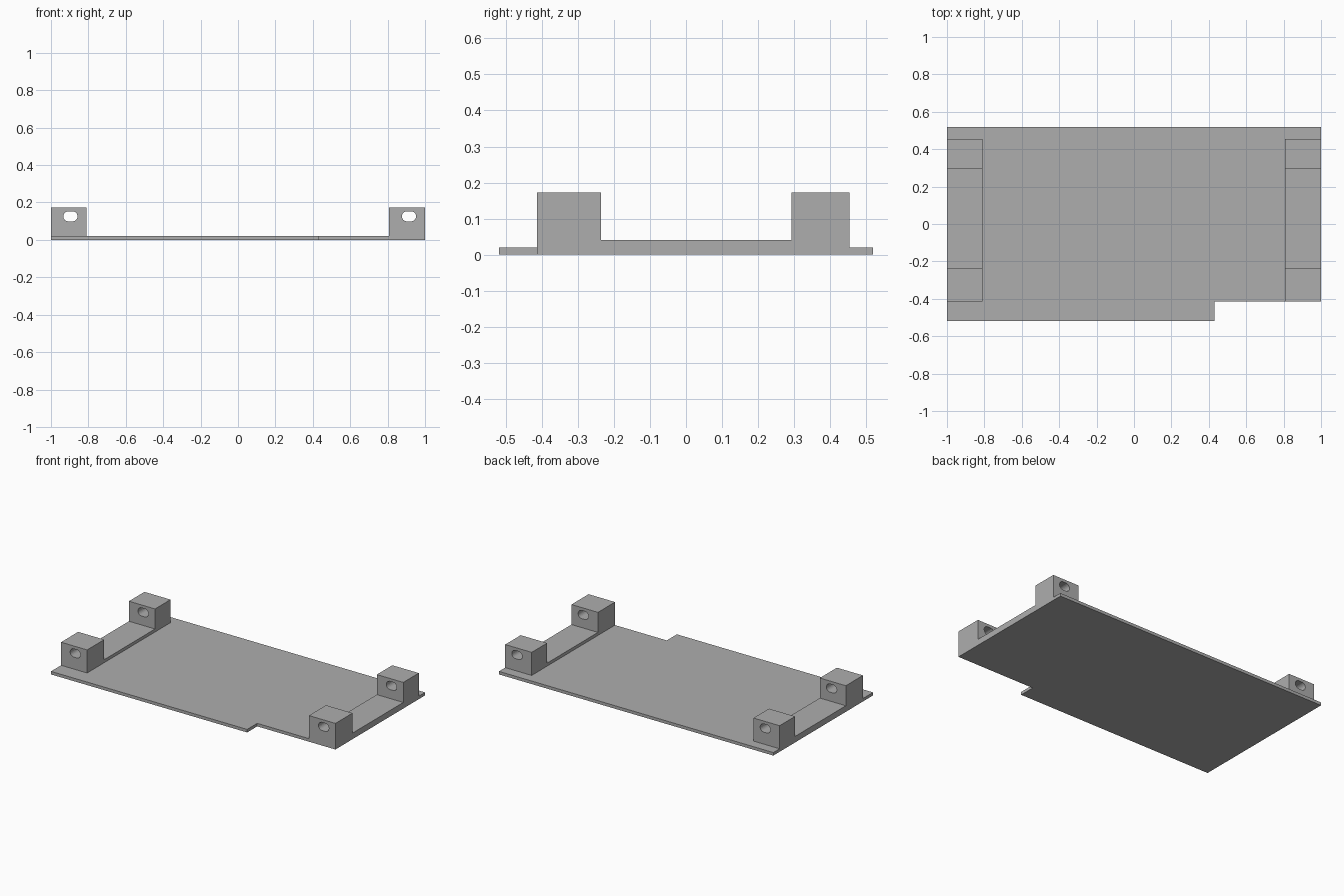
import bpy, bmesh, math
from mathutils import Vector

cube = bpy.data.objects.get("Cube")
if cube:
    bpy.data.objects.remove(cube, do_unlink=True)

grey = bpy.data.materials.new("plain grey")
grey.use_nodes = True
colour = (0.42, 0.42, 0.42, 1)
grey.diffuse_color = colour
grey.node_tree.nodes["Principled BSDF"].inputs["Base Color"].default_value = colour


def extrude(name, points, offset):
    """Solid made by sweeping a closed outline along an offset."""
    bm = bmesh.new()
    face = bm.faces.new([bm.verts.new(p) for p in points])
    swept = bmesh.ops.extrude_face_region(bm, geom=[face])["geom"]
    moved = [v for v in swept if isinstance(v, bmesh.types.BMVert)]
    bmesh.ops.translate(bm, verts=moved, vec=Vector(offset))
    bmesh.ops.recalc_face_normals(bm, faces=bm.faces[:])
    mesh = bpy.data.meshes.new(name)
    bm.to_mesh(mesh)
    bm.free()
    mesh.materials.append(grey)
    obj = bpy.data.objects.new(name, mesh)
    bpy.context.collection.objects.link(obj)
    return obj


BASE, RAIL, TOP = 0.02, 0.04, 0.172
FRONT, BACK, EDGE = -0.414, 0.454, 0.519

# Base plate with a notch in the front left corner
plate = [(-1, -EDGE), (0.43, -EDGE), (0.43, FRONT), (1, FRONT), (1, EDGE), (-1, EDGE)]
extrude("base_plate", [(x, y, 0) for x, y in plate], (0, 0, BASE))

# Rail with a raised block at each end, as a side profile
profile = [(FRONT, BASE), (BACK, BASE), (BACK, TOP), (0.293, TOP),
           (0.293, RAIL), (-0.236, RAIL), (-0.236, TOP), (FRONT, TOP)]


def slot_outline(cx, cz, half, radius, steps=12):
    """Rounded slot made of two half circles."""
    pts = []
    for side in (1, -1):
        for i in range(steps + 1):
            a = math.pi * (i / steps - 0.5)
            pts.append((cx + side * (half + radius * math.cos(a)), -1,
                        cz + side * radius * math.sin(a)))
    return pts


# Both rails, each with a slot running through its blocks
for name, x0, x1, slot_x in (("right_rail", -1, -0.81, -0.896),
                             ("left_rail", 0.807, 1, 0.914)):
    rail = extrude(name, [(x0, y, z) for y, z in profile], (x1 - x0, 0, 0))
    cutter = extrude("slot_cutter", slot_outline(slot_x, 0.126, 0.011, 0.027), (0, 2, 0))
    cutter.hide_render = True
    cut = rail.modifiers.new("slot", "BOOLEAN")
    cut.operation = "DIFFERENCE"
    cut.solver = "EXACT"
    cut.object = cutter
    bpy.context.view_layer.objects.active = rail
    bpy.ops.object.modifier_apply(modifier=cut.name)
    bpy.data.objects.remove(cutter, do_unlink=True)
